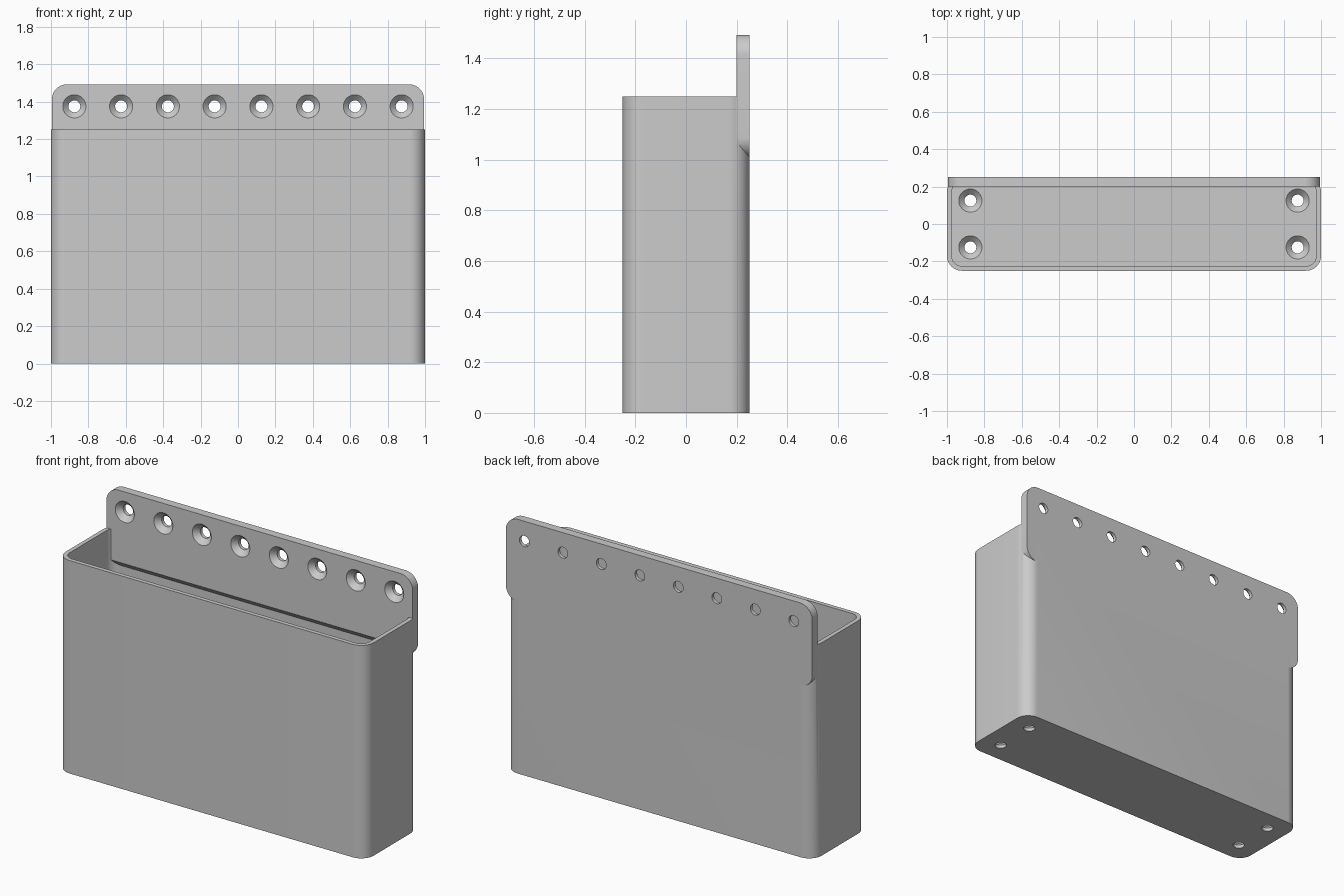
import bpy, bmesh, math
from mathutils import Matrix, Vector

if "Cube" in bpy.data.objects:
    bpy.data.objects.remove(bpy.data.objects["Cube"])

grey = bpy.data.materials.new("light grey plastic")
grey.use_nodes = True
COLOUR = (0.6, 0.6, 0.6, 1)
grey.diffuse_color = COLOUR
grey.node_tree.nodes["Principled BSDF"].inputs["Base Color"].default_value = COLOUR


def make_object(name, bm):
    bmesh.ops.recalc_face_normals(bm, faces=bm.faces)
    mesh = bpy.data.meshes.new(name)
    bm.to_mesh(mesh)
    bm.free()
    mesh.materials.append(grey)
    obj = bpy.data.objects.new(name, mesh)
    bpy.context.collection.objects.link(obj)
    return obj


def rounded_prism(width, depth, radius, height, steps=12):
    """Rounded rectangle in xy, extruded up from z = 0."""
    bm = bmesh.new()
    verts = []
    for corner, (sx, sy) in enumerate([(1, 1), (-1, 1), (-1, -1), (1, -1)]):
        cx, cy = sx * (width / 2 - radius), sy * (depth / 2 - radius)
        for i in range(steps + 1):
            a = (corner + i / steps) * math.pi / 2
            verts.append(bm.verts.new((cx + radius * math.cos(a), cy + radius * math.sin(a), 0)))
    face = bm.faces.new(verts)
    top = bmesh.ops.extrude_face_region(bm, geom=[face])["geom"]
    bmesh.ops.translate(bm, vec=(0, 0, height), verts=[v for v in top if isinstance(v, bmesh.types.BMVert)])
    return bm


def combine(target, other, operation):
    """Boolean the other object into the target and remove it."""
    other.hide_render = True
    mod = target.modifiers.new("join", "BOOLEAN")
    mod.operation, mod.solver, mod.object = operation, "EXACT", other
    bpy.context.view_layer.objects.active = target
    bpy.ops.object.modifier_apply(modifier=mod.name)
    bpy.data.objects.remove(other)


def screw_hole(matrix, thickness):
    """Countersunk hole: wide mouth at local z = 0, narrowing downwards."""
    profile = [(0.062, 0.02), (0.062, 0), (0.032, -0.03), (0.032, -thickness - 0.02)]
    segments = 32
    bm = bmesh.new()
    rings = [[bm.verts.new((r * math.cos(math.tau * i / segments), r * math.sin(math.tau * i / segments), z))
              for i in range(segments)] for r, z in profile]
    for a, b in zip(rings, rings[1:]):
        for i in range(segments):
            j = (i + 1) % segments
            bm.faces.new((a[i], a[j], b[j], b[i]))
    bm.faces.new(rings[0])
    bm.faces.new(rings[-1])
    bm.transform(matrix)
    return make_object("hole_cutter", bm)


# Open box with thin walls
FLOOR = 0.05
holder = make_object("wall_holder", rounded_prism(2, 0.5, 0.08, 1.25))
cavity = rounded_prism(1.95, 0.45, 0.055, 1.4)
cavity.transform(Matrix.Translation((0, 0, FLOOR)))
combine(holder, make_object("cavity_cutter", cavity), "DIFFERENCE")

# Mounting plate on the back, its lower edge sloping into the wall
plate = rounded_prism(1.99, 0.485, 0.08, 0.05)
plate.transform(Matrix.Translation((0, 0.25, 1.25)) @ Matrix.Rotation(math.pi / 2, 4, "X"))
cut = bmesh.ops.bisect_plane(plate, geom=plate.verts[:] + plate.edges[:] + plate.faces[:],
                             plane_co=(0, 0.25, 1.01), plane_no=Vector((0, -0.06, -0.05)),
                             clear_outer=True)
bmesh.ops.holes_fill(plate, edges=[e for e in plate.edges if e.is_boundary])
combine(holder, make_object("mounting_plate", plate), "UNION")

# Screw holes along the plate
for i in range(8):
    spot = Matrix.Translation((-0.875 + 0.25 * i, 0.2, 1.375)) @ Matrix.Rotation(math.pi / 2, 4, "X")
    combine(holder, screw_hole(spot, 0.05), "DIFFERENCE")

# Screw holes in the floor
for x in (-0.875, 0.875):
    for y in (-0.125, 0.125):
        combine(holder, screw_hole(Matrix.Translation((x, y, FLOOR)), FLOOR), "DIFFERENCE")

# Smooth the rounded corners, keep the edges crisp
bpy.ops.object.select_all(action="DESELECT")
holder.select_set(True)
bpy.context.view_layer.objects.active = holder
bpy.ops.object.shade_smooth_by_angle(angle=math.radians(30))
